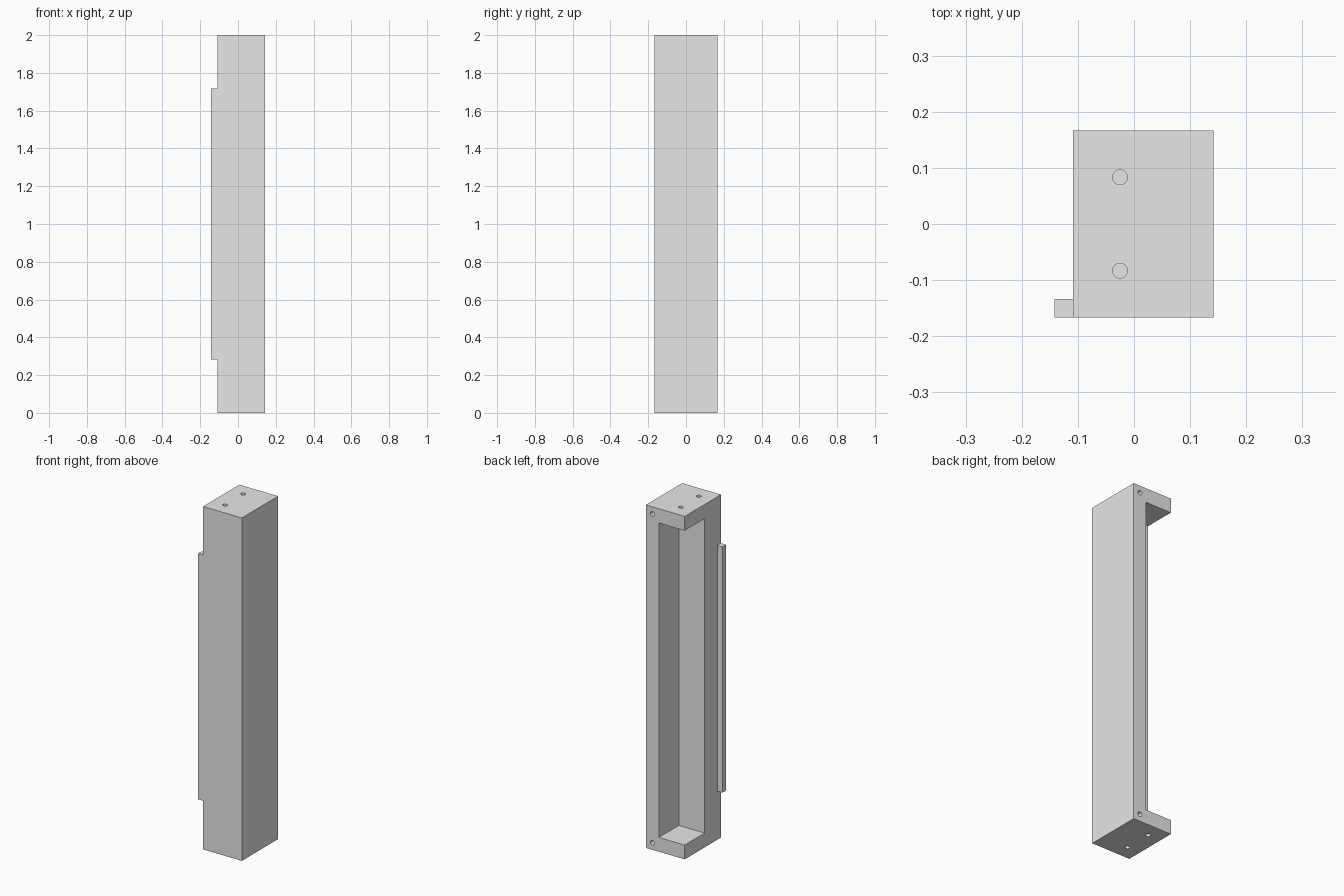
import bpy
from mathutils import Vector

if "Cube" in bpy.data.objects:
    bpy.data.objects.remove(bpy.data.objects["Cube"], do_unlink=True)

U = 1 / 60                       # module: the bar is 120 modules tall
X0, X1 = -6.5 * U, 8.5 * U       # sides of the main body
Y0, Y1 = -10 * U, 10 * U         # front and back
HEIGHT = 120 * U
WALL = 5 * U                     # side wall and end caps
HOLE_R, HOLE_DEPTH = 0.8 * U, 4 * U

grey = bpy.data.materials.new("light_grey")
grey.use_nodes = True
grey.diffuse_color = (0.8, 0.8, 0.8, 1)
grey.node_tree.nodes["Principled BSDF"].inputs["Base Color"].default_value = (0.8, 0.8, 0.8, 1)


def box(name, low, high):
    low, high = Vector(low), Vector(high)
    bpy.ops.mesh.primitive_cube_add(size=1, location=(low + high) / 2)
    ob = bpy.context.object
    ob.name = name
    ob.scale = high - low
    bpy.ops.object.transform_apply(location=False, rotation=False, scale=True)
    ob.data.materials.append(grey)
    return ob


def drill(name, centre, axis):
    """Cylinder centred on a face, reaching HOLE_DEPTH to either side."""
    turn = Vector(axis).to_track_quat('Z', 'Y').to_euler()
    bpy.ops.mesh.primitive_cylinder_add(vertices=32, radius=HOLE_R, depth=2 * HOLE_DEPTH,
                                        location=centre, rotation=turn)
    ob = bpy.context.object
    ob.name = name
    ob.data.materials.append(grey)
    return ob


def cut(target, cutter):
    cutter.hide_render = True
    mod = target.modifiers.new("cut", 'BOOLEAN')
    mod.operation = 'DIFFERENCE'
    mod.solver = 'EXACT'
    mod.object = cutter
    bpy.context.view_layer.objects.active = target
    bpy.ops.object.modifier_apply(modifier=mod.name)
    bpy.data.objects.remove(cutter, do_unlink=True)


# Main body with a recess open to the back and one side
body = box("main_body", (X0, Y0, 0), (X1, Y1, HEIGHT))
cut(body, box("recess_cutter", (X0 - WALL, -U, WALL), (X1 - WALL, Y1 + WALL, HEIGHT - WALL)))

# Blind screw holes: two in each end, one in each back corner
for z in (0, HEIGHT):
    for y in (-WALL, WALL):
        cut(body, drill("end_hole_cutter", (X0 + WALL, y, z), (0, 0, 1)))
for z in (WALL / 2, HEIGHT - WALL / 2):
    cut(body, drill("back_hole_cutter", (X1 - WALL / 2, Y1, z), (0, 1, 0)))

# Narrow lip along the front edge
box("front_lip", (X0 - 2 * U, Y0, 17 * U), (X0, Y0 + 2 * U, HEIGHT - 17 * U))
